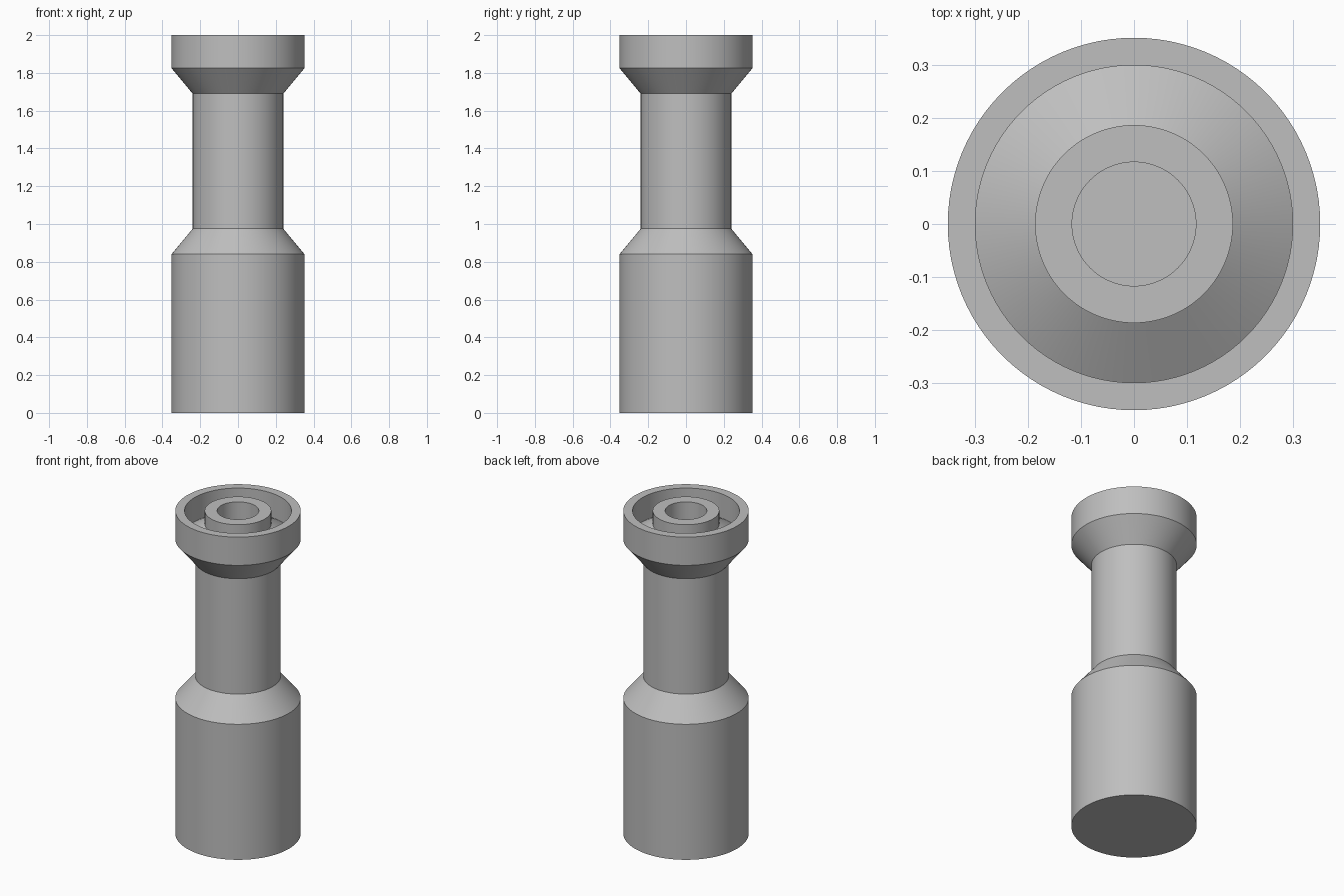
import bpy
import bmesh
import math

SEGMENTS = 96

cube = bpy.data.objects.get("Cube")
if cube:
    bpy.data.objects.remove(cube, do_unlink=True)

grey = bpy.data.materials.new("plain_grey")
grey.use_nodes = True
colour = (0.52, 0.52, 0.52, 1)
grey.diffuse_color = colour
grey.node_tree.nodes["Principled BSDF"].inputs["Base Color"].default_value = colour


def lathe(name, profile):
    """Revolve (radius, height) points about z and cap both ends."""
    bm = bmesh.new()
    rings = []
    for radius, height in profile:
        angles = [math.tau * i / SEGMENTS for i in range(SEGMENTS)]
        rings.append([bm.verts.new((radius * math.cos(a), radius * math.sin(a), height))
                      for a in angles])
    for low, high in zip(rings, rings[1:]):
        for i in range(SEGMENTS):
            j = (i + 1) % SEGMENTS
            bm.faces.new((low[i], low[j], high[j], high[i]))
    bm.faces.new(rings[0][::-1])
    bm.faces.new(rings[-1])
    bmesh.ops.recalc_face_normals(bm, faces=bm.faces)
    mesh = bpy.data.meshes.new(name)
    bm.to_mesh(mesh)
    bm.free()
    mesh.materials.append(grey)
    obj = bpy.data.objects.new(name, mesh)
    bpy.context.collection.objects.link(obj)
    bpy.ops.object.select_all(action="DESELECT")
    obj.select_set(True)
    bpy.context.view_layer.objects.active = obj
    bpy.ops.object.shade_smooth_by_angle(angle=math.radians(25))
    return obj


outer = [(0.352, 0), (0.352, 0.84),        # base cylinder
         (0.24, 0.975), (0.24, 1.69),      # shoulder and neck
         (0.352, 1.825), (0.352, 2)]       # flare and collar
recess = [(0.3, 2), (0.3, 1.85),           # collar inner wall
          (0.187, 1.92), (0.187, 2)]       # sloped floor and inner post
bore = [(0.117, 2), (0.117, 1.6)]          # blind hole in the post

lathe("stepped_nozzle_body", outer + recess + bore)
